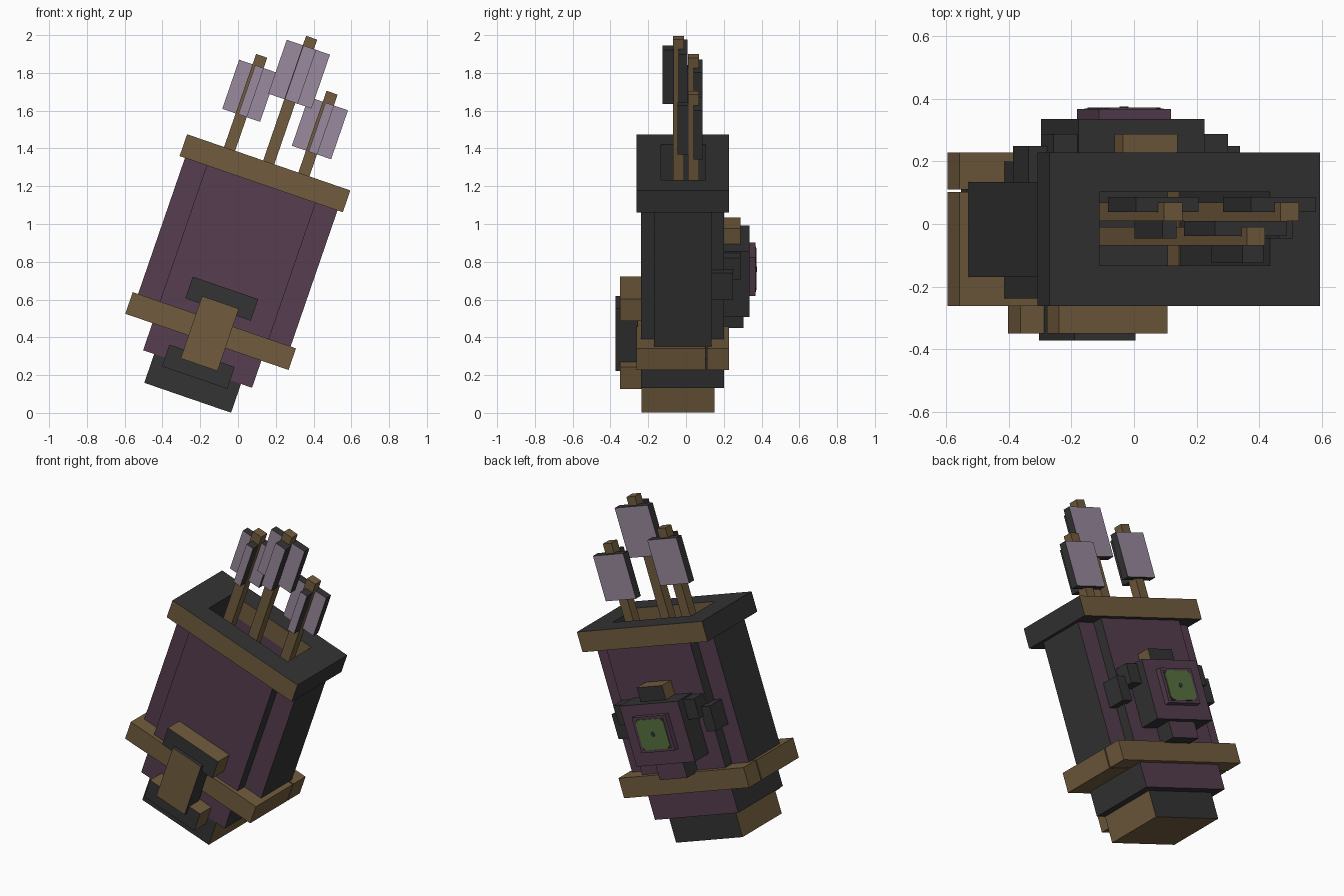
import bpy, bmesh, math

default = bpy.data.objects.get("Cube")
if default:
    bpy.data.objects.remove(default)

TILT = math.radians(19)   # whole quiver leans towards +x
MID = -0.278              # quiver axis in its own tilted frame


def material(name, rgb):
    m = bpy.data.materials.new(name)
    m.use_nodes = True
    m.diffuse_color = (*rgb, 1)
    m.node_tree.nodes["Principled BSDF"].inputs["Base Color"].default_value = (*rgb, 1)
    return m


PURPLE = material("purple cloth", (0.092, 0.047, 0.080))
BROWN = material("brown leather", (0.165, 0.107, 0.048))
DARK = material("dark trim", (0.034, 0.034, 0.034))
LAVENDER = material("lavender feather", (0.320, 0.255, 0.340))
GREEN = material("green gem", (0.095, 0.165, 0.050))


def finish(name, bm, face_mat, side_mat):
    """Front and back faces get face_mat, all others side_mat."""
    bmesh.ops.recalc_face_normals(bm, faces=bm.faces)
    for f in bm.faces:
        f.material_index = 0 if abs(f.normal.y) > 0.9 else 1
    me = bpy.data.meshes.new(name)
    bm.to_mesh(me)
    bm.free()
    me.materials.append(face_mat)
    me.materials.append(side_mat)
    ob = bpy.data.objects.new(name, me)
    ob.rotation_euler = (0, TILT, 0)
    bpy.context.collection.objects.link(ob)
    return ob


def box(name, x, y, z, face_mat, side_mat):
    """Box from three (low, high) ranges in the tilted frame."""
    bm = bmesh.new()
    bmesh.ops.create_cube(bm, size=1)
    for v in bm.verts:
        v.co = [r[0] if c < 0 else r[1] for c, r in zip(v.co, (x, y, z))]
    return finish(name, bm, face_mat, side_mat)


def around(half, mid=MID):
    return (mid - half, mid + half)


def mirror(r):
    return (2 * MID - r[1], 2 * MID - r[0])


def tube(name, x, y, z, hole_x, hole_y, face_mat, side_mat):
    """Rectangular tube with open ends."""
    bm = bmesh.new()

    def loop(a, b, h):
        return [bm.verts.new((a[i], b[j], h)) for i, j in ((0, 0), (1, 0), (1, 1), (0, 1))]

    rings = [loop(x, y, z[0]), loop(x, y, z[1]),
             loop(hole_x, hole_y, z[1]), loop(hole_x, hole_y, z[0])]
    for a, b in zip(rings, rings[1:] + rings[:1]):
        for i in range(4):
            j = (i + 1) % 4
            bm.faces.new((a[i], a[j], b[j], b[i]))
    return finish(name, bm, face_mat, side_mat)


def cut_plate(name, half_x, half_z, cut, z_mid, y, mat):
    """Thin plate with clipped corners."""
    bm = bmesh.new()
    outline = []
    for sx, sz in ((1, 1), (-1, 1), (-1, -1), (1, -1)):
        pair = [(sx * half_x, sz * (half_z - cut)), (sx * (half_x - cut), sz * half_z)]
        outline += pair if sx * sz > 0 else pair[::-1]
    face = bm.faces.new([bm.verts.new((MID + a, y[0], z_mid + b)) for a, b in outline])
    ext = bmesh.ops.extrude_face_region(bm, geom=[face])["geom"]
    for v in ext:
        if isinstance(v, bmesh.types.BMVert):
            v.co.y = y[1]
    return finish(name, bm, mat, mat)


# Body, collar and base
HOLE_X, HOLE_Y = around(0.288), (-0.132, 0.102)
tube("collar", around(0.457), (-0.262, 0.228), (1.185, 1.307), HOLE_X, HOLE_Y, BROWN, DARK)
tube("body", around(0.305), (-0.238, 0.2), (0.15, 1.185), HOLE_X, HOLE_Y, PURPLE, DARK)
wing = (MID + 0.295, MID + 0.427)
for side, rng in (("left", wing), ("right", mirror(wing))):
    box("body_wing_" + side, rng, (-0.17, 0.134), (0.35, 1.185), PURPLE, DARK)
box("body_floor", around(0.292), (-0.14, 0.11), (0.151, 0.31), DARK, DARK)
box("base", around(0.243), (-0.236, 0.15), (-0.011, 0.15), DARK, BROWN)

# Belt, split by a narrow slit near the back
BELT_Z = (0.302, 0.423)
box("belt_front", around(0.457), (-0.262, -0.2), BELT_Z, BROWN, BROWN)
box("belt_back", around(0.457), (0.16, 0.228), BELT_Z, BROWN, BROWN)
belt_side = (MID + 0.284, MID + 0.457)
for side, rng in (("left", belt_side), ("right", mirror(belt_side))):
    box("belt_side_" + side, rng, (-0.2, 0.102), BELT_Z, BROWN, BROWN)
    box("belt_end_" + side, rng, (0.11, 0.16), BELT_Z, BROWN, BROWN)

# Front buckle
for name, z in (("upper", (0.483, 0.604)), ("lower", (0.102, 0.224))):
    box("buckle_bracket_" + name, around(0.183), (-0.35, -0.23), z, DARK, BROWN)
box("buckle_strap", around(0.103), (-0.372, -0.255), (0.174, 0.523), BROWN, DARK)

# Back emblem
box("emblem_block", around(0.213), (0.19, 0.335), (0.515, 0.881), PURPLE, DARK)
box("emblem_top", around(0.092), (0.19, 0.288), (0.875, 0.967), DARK, BROWN)
box("emblem_bottom", around(0.1), (0.19, 0.305), (0.415, 0.52), PURPLE, DARK)
inner_arm, outer_arm = (MID + 0.2, MID + 0.295), (MID + 0.285, MID + 0.358)
for side, flip in (("left", False), ("right", True)):
    a, b = (mirror(inner_arm), mirror(outer_arm)) if flip else (inner_arm, outer_arm)
    box("emblem_inner_arm_" + side, a, (0.19, 0.288), (0.753, 0.873), DARK, DARK)
    box("emblem_outer_arm_" + side, b, (0.12, 0.25), (0.66, 0.81), DARK, DARK)
box("emblem_plate", around(0.122), (0.33, 0.368), (0.602, 0.816), PURPLE, PURPLE)
box("gem_backing", around(0.102), (0.366, 0.37), (0.616, 0.802), DARK, DARK)
cut_plate("gem", 0.1, 0.091, 0.022, 0.709, (0.369, 0.373), GREEN)
cut_plate("gem_mark", 0.014, 0.014, 0.01, 0.709, (0.372, 0.375), DARK)

# Arrows: axis x, depth y, top, feather range, feather half width, fin half width
arrows = {
    "middle": (MID, -0.039, 2.005, (1.65, 1.952), 0.121, 0.036),
    "right": (-0.497, 0.039, 1.828, (1.495, 1.77), 0.106, 0.024),
    "left": (-0.081, 0.039, 1.765, (1.43, 1.704), 0.11, 0.024),
}
for side, (x, y, top, feather, wide, fin) in arrows.items():
    box("arrow_shaft_" + side, around(0.031, x), around(0.029, y), (0.3, top), BROWN, BROWN)
    box("arrow_feather_" + side, around(wide, x), (y, y + 0.048), feather, LAVENDER, DARK)
    box("arrow_fin_" + side, around(fin, x + 0.008), (y - 0.085, y - 0.025), feather, LAVENDER, DARK)
